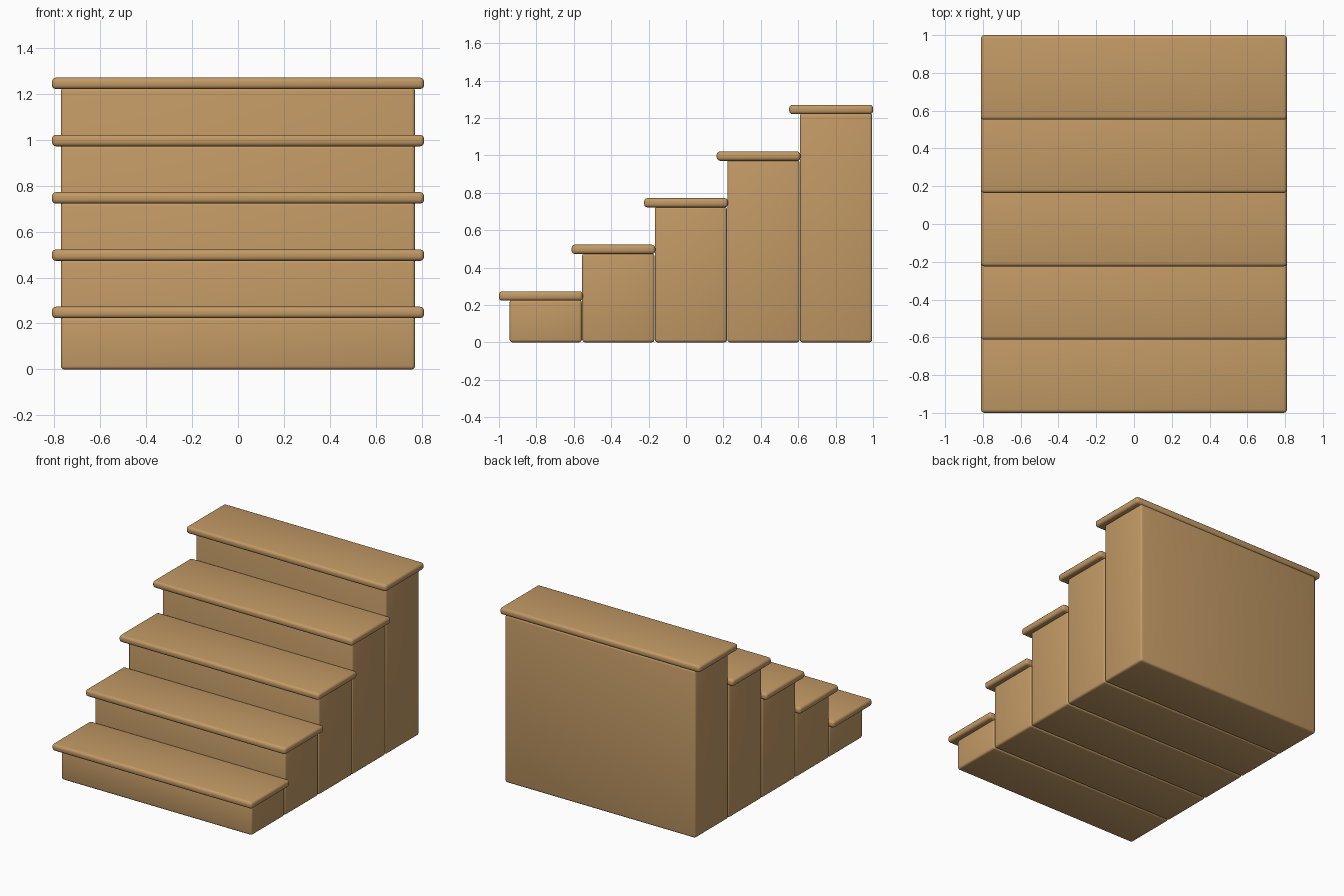
import bpy

if "Cube" in bpy.data.objects:
    bpy.data.objects.remove(bpy.data.objects["Cube"])

wood = bpy.data.materials.new("light wood")
wood.diffuse_color = (0.54, 0.32, 0.13, 1)
wood.use_nodes = True
wood.node_tree.nodes["Principled BSDF"].inputs["Base Color"].default_value = wood.diffuse_color

STEPS, RUN, RISE = 5, 0.388, 0.2493


def rounded_box(name, lo, hi, radius):
    """Box between two corners with softly rounded edges."""
    bpy.ops.mesh.primitive_cube_add(
        size=1, location=[(a + b) / 2 for a, b in zip(lo, hi)])
    ob = bpy.context.object
    ob.name = name
    ob.scale = [b - a for a, b in zip(lo, hi)]
    bpy.ops.object.transform_apply(location=False, rotation=False, scale=True)
    ob.data.materials.append(wood)
    bevel = ob.modifiers.new("rounded edges", 'BEVEL')
    bevel.width = radius
    bevel.segments = 3
    bpy.ops.object.modifier_apply(modifier=bevel.name)
    bpy.ops.object.shade_smooth_by_angle(angle=0.6)


for i in range(STEPS):
    y, top = -1 + i * RUN, 0.273 + i * RISE
    # solid block under each step, down to the ground
    rounded_box(f"step_block_{i + 1}", (-0.771, y + 0.057, 0),
                (0.771, y + 0.443, top - 0.045), 0.015)
    # overhanging tread board
    rounded_box(f"tread_{i + 1}", (-0.81, y, top - 0.05),
                (0.81, y + 0.448, top), 0.018)
